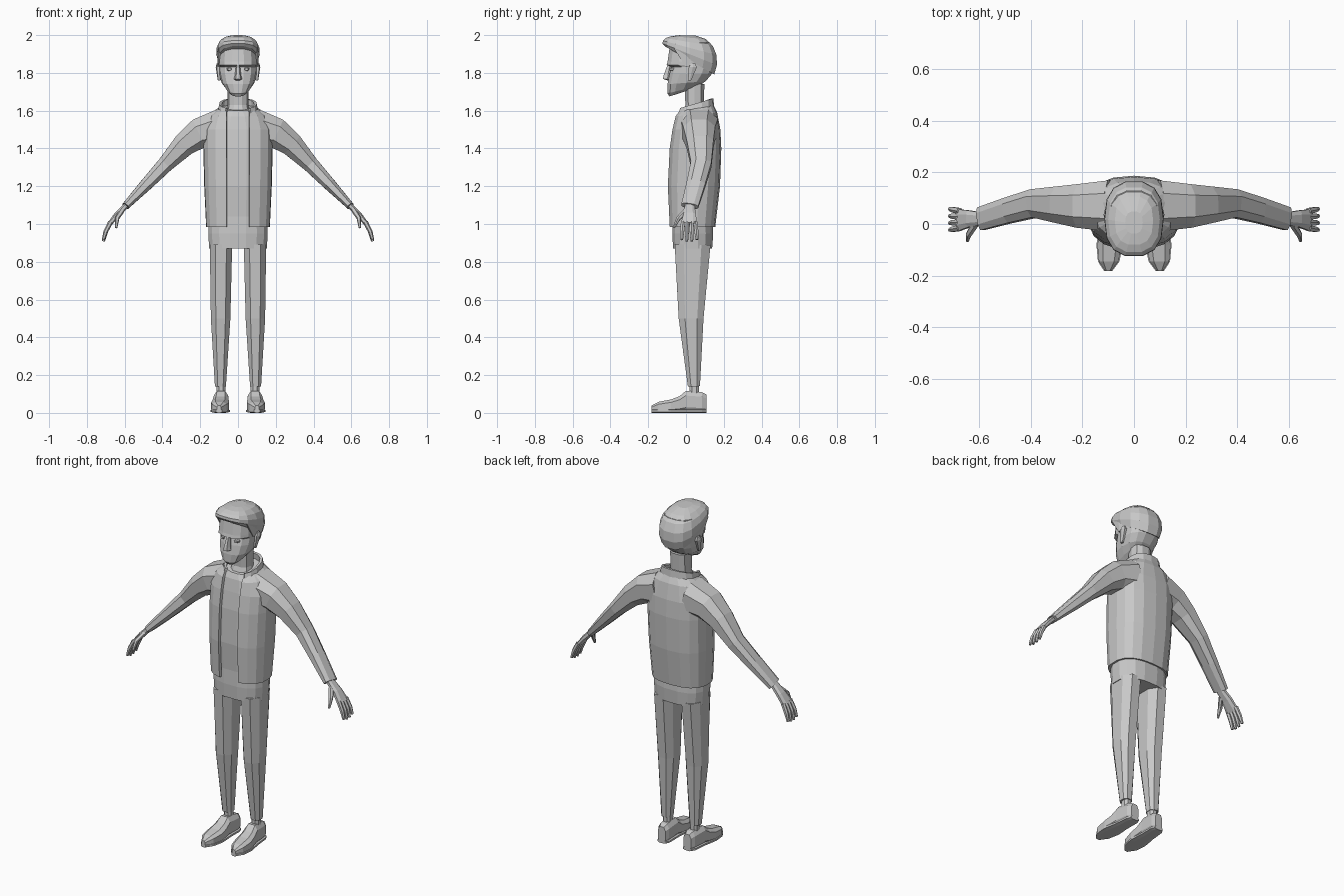
import bpy, bmesh, math
from mathutils import Vector

default_cube = bpy.data.objects.get("Cube")
if default_cube:
    bpy.data.objects.remove(default_cube, do_unlink=True)

grey = (.58, .58, .58, 1)
material = bpy.data.materials.new("plain_grey")
material.use_nodes = True
material.diffuse_color = grey
material.node_tree.nodes["Principled BSDF"].inputs["Base Color"].default_value = grey


def soften(value, squareness):
    return math.copysign(abs(value) ** (2 / squareness), value)


def section(centre, across, along, sides=8, squareness=2.5, gap=0):
    """Rounded outline that begins opposite 'along'; a gap leaves it open there."""
    outline = []
    for step in range(sides):
        if gap:
            angle = gap + (math.tau - 2 * gap) * step / (sides - 1)
        else:
            angle = math.tau * (step + .5) / sides
        outline.append(centre + across * soften(math.sin(angle), squareness)
                       - along * soften(math.cos(angle), squareness))
    return outline


def level(height, half_width, front, back, rise=0, x=0, **options):
    """Section of an upright part; rise lifts its back above its front."""
    front_point = Vector((x, front, height))
    back_point = Vector((x, back, height + rise))
    return section((front_point + back_point) / 2, Vector((half_width, 0, 0)),
                   (back_point - front_point) / 2, **options)


def loft(name, rings, side=1, closed=True):
    """Skin a row of sections; side=-1 mirrors the part across x."""
    mesh_data = bmesh.new()
    rows = [[mesh_data.verts.new((p.x * side, p.y, p.z)) for p in ring] for ring in rings]
    count = len(rows[0])
    for lower, upper in zip(rows, rows[1:]):
        for i in range(count if closed else count - 1):
            j = (i + 1) % count
            mesh_data.faces.new((lower[i], lower[j], upper[j], upper[i]))
    if closed:
        mesh_data.faces.new(rows[0])
        mesh_data.faces.new(rows[-1])
    bmesh.ops.recalc_face_normals(mesh_data, faces=mesh_data.faces)
    mesh = bpy.data.meshes.new(name)
    mesh_data.to_mesh(mesh)
    mesh_data.free()
    mesh.materials.append(material)
    part = bpy.data.objects.new(name, mesh)
    bpy.context.collection.objects.link(part)
    if not closed:
        cloth = part.modifiers.new("cloth_thickness", "SOLIDIFY")
        cloth.thickness = .015
        cloth.offset = -1


def limb(name, path, side, **options):
    """Tube through (x, y, z, thickness, depth) stations, square to its path."""
    points = [Vector(station[:3]) for station in path]
    rings = []
    for i, (*_, thickness, depth) in enumerate(path):
        before, after = points[max(i - 1, 0)], points[min(i + 1, len(points) - 1)]
        direction = (after - before).normalized()
        across = direction.cross(Vector((0, 1, 0))).normalized()
        rings.append(section(points[i], across * thickness,
                             direction.cross(across) * depth, **options))
    loft(name, rings, side)


# Jacket, open down the front, over a shirt
jacket_levels = [(.985, .17, -.09, .155, 0), (1.2, .18, -.1, .18, 0), (1.4, .185, -.09, .187, 0),
                 (1.5, .185, -.075, .182, 0), (1.57, .15, -.06, .165, .02), (1.6, .1, -.045, .145, .03)]
opening = .062
loft("jacket", [level(*row, sides=17, gap=math.asin((opening / row[1]) ** 1.25))
                for row in jacket_levels], closed=False)
inset = .014
loft("shirt", [level(max(height, 1.04), half - inset, front + inset, back - inset, rise, sides=16)
               for height, half, front, back, rise in jacket_levels])
loft("collar", [level(1.575, .11, -.055, .15, .035, sides=13, gap=.6),
                level(1.61, .1, -.045, .145, .055, sides=13, gap=.6)], closed=False)

# Trouser seat
loft("trouser_seat", [level(.87, .155, -.07, .14, sides=16), level(.95, .16, -.074, .146, sides=16),
                      level(1.07, .155, -.07, .14, sides=16)])

for side_name, side in (("left", 1), ("right", -1)):
    # Sleeve from shoulder through elbow to cuff
    limb(side_name + "_sleeve", [(.09, .07, 1.51, .105, .105), (.205, .07, 1.48, .085, .09),
                                 (.285, .075, 1.42, .066, .075), (.385, .08, 1.315, .045, .058),
                                 (.485, .053, 1.21, .035, .053), (.595, .02, 1.095, .021, .048)], side)

    # Hand
    limb(side_name + "_palm", [(.585, .02, 1.105, .016, .025), (.64, .02, 1.05, .016, .035),
                               (.68, .015, 1, .013, .045)], side)
    for index, finger in enumerate(("index", "middle", "ring", "little")):
        spread = index - 1.4
        tip = .905 + .008 * abs(spread)
        limb(f"{side_name}_{finger}_finger",
             [(reach, .015 + fan * spread, height, radius, radius) for reach, fan, height, radius in
              ((.675, .022, 1.01, .013), (.7, .025, .96, .012), (.713, .027, tip, .008))],
             side, sides=6, squareness=2)
    limb(side_name + "_thumb", [(.615, 0, 1.07, .014, .014), (.64, -.04, 1.03, .012, .012),
                                (.645, -.065, .98, .006, .006)], side, sides=6)

    # Trouser leg and ankle
    limb(side_name + "_trouser_leg", [(.09, .035, .89, .063, .101), (.092, .027, .5, .055, .07),
                                      (.093, .042, .14, .031, .034)], side)
    limb(side_name + "_ankle", [(.09, .043, height, .024, .027) for height in (.16, .08)], side)

    # Shoe with a thin flared sole, turned slightly outward
    shoe, sole = [], []
    for y, half, height in ((.108, .025, .1), (.085, .036, .112), (0, .04, .12), (-.035, .045, .09),
                            (-.08, .05, .073), (-.145, .04, .06), (-.183, .012, .04)):
        x = .09 - y / 18
        for rings, flare, top in ((shoe, 0, height), (sole, .004, .02)):
            rings.append(section(Vector((x, y, top / 2)), Vector((half + flare, 0, 0)),
                                 Vector((0, 0, top / 2)), squareness=3))
    loft(side_name + "_shoe", shoe, side)
    loft(side_name + "_sole", sole, side)

    # Ear, eye and sideburn
    loft(side_name + "_ear", [level(1.76, .007, .01, .028, x=.1, sides=6),
                              level(1.83, .013, .012, .06, x=.105, sides=6),
                              level(1.85, .008, .025, .05, x=.105, sides=6)], side)
    loft(side_name + "_eye", [section(Vector((.045, y, 1.82)), Vector((radius * 1.4, 0, 0)),
                                      Vector((0, 0, radius)))
                              for y, radius in ((-.06, .012), (-.088, .007))], side)
    loft(side_name + "_sideburn", [level(1.835, .008, -.005, .015, x=.1, sides=6),
                                   level(1.93, .008, -.07, .06, x=.1, sides=6)], side)

# Neck
loft("neck", [level(1.56, .07, -.035, .115, sides=10), level(1.63, .055, -.005, .095, sides=10),
              level(1.74, .057, -.01, .1, sides=10)])

# Head: chin, jaw, cheeks, eye hollows, brow and forehead
loft("head", [level(*row, sides=14) for row in (
    (1.675, .038, -.088, .02, .035), (1.69, .06, -.1, .075, .045), (1.74, .087, -.1, .105, .015),
    (1.795, .1, -.09, .14), (1.832, .102, -.078, .15), (1.842, .104, -.105, .155),
    (1.86, .105, -.1, .155), (1.96, .095, -.085, .13))])
loft("nose", [level(1.76, .014, -.1, -.07, sides=6), level(1.768, .022, -.125, -.07, sides=6),
              level(1.785, .017, -.122, -.07, sides=6), level(1.842, .01, -.1, -.07, sides=6)])

# Hair: a dome that dips at the nape and juts over the forehead
hair = []
for degrees in range(-30, 90, 22):
    lift = math.sin(math.radians(degrees))
    girth = math.cos(math.radians(degrees)) ** .7
    front_height, back_height = 1.962 + .038 * lift, 1.86 + .14 * lift
    hair.append(level(front_height, .116 * girth, -.128 * girth, .168 * girth,
                      back_height - front_height, sides=14))
loft("hair", hair)
